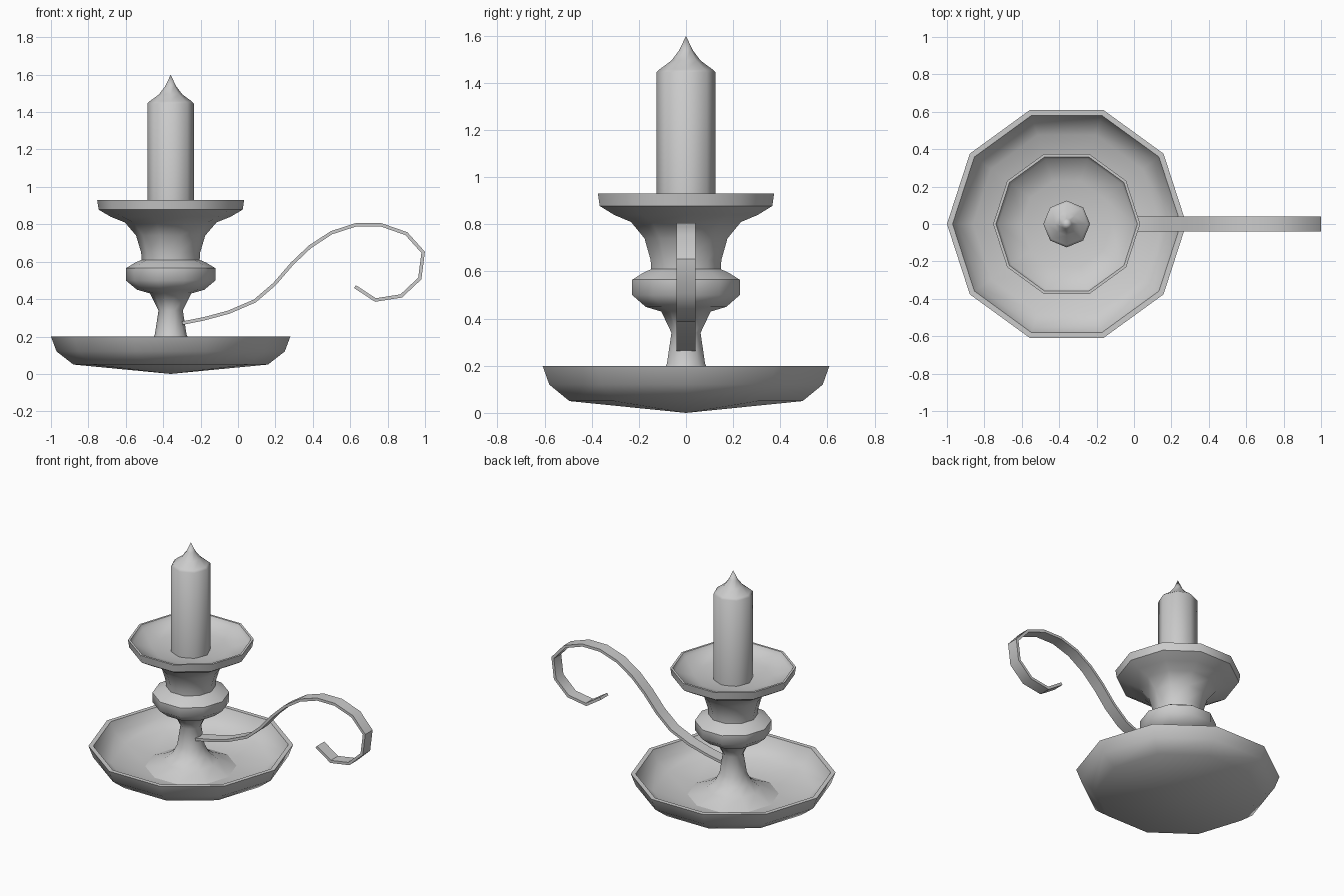
import bpy, bmesh, math
from mathutils import Vector

if "Cube" in bpy.data.objects:
    bpy.data.objects.remove(bpy.data.objects["Cube"])

CX = -0.36  # axis of all the turned parts


def finish(name, bm, angle):
    bmesh.ops.recalc_face_normals(bm, faces=bm.faces)
    mesh = bpy.data.meshes.new(name)
    bm.to_mesh(mesh)
    bm.free()
    obj = bpy.data.objects.new(name, mesh)
    bpy.context.collection.objects.link(obj)
    mesh.shade_smooth()
    mesh.set_sharp_from_angle(angle=math.radians(angle))
    return obj


def lathe(name, profile, sides, angle=50):
    """Spin (radius, z) points about the vertical axis; radius 0 closes an end."""
    bm = bmesh.new()
    rings = []
    for r, z in profile:
        if r == 0:
            rings.append([bm.verts.new((CX, 0, z))] * sides)
        else:
            rings.append([bm.verts.new((CX + r * math.cos(2 * math.pi * i / sides),
                                        r * math.sin(2 * math.pi * i / sides), z))
                          for i in range(sides)])
    for a, b in zip(rings, rings[1:]):
        for i in range(sides):
            j = (i + 1) % sides
            bm.faces.new(list(dict.fromkeys((a[i], a[j], b[j], b[i]))))
    return finish(name, bm, angle)


# Drip plate with a thin rim
lathe("base_plate", [(0, 0.0), (0.52, 0.05), (0.61, 0.12), (0.64, 0.20),
                     (0.61, 0.20), (0.58, 0.135), (0.50, 0.08), (0.28, 0.055),
                     (0, 0.04)], 10)

# Turned stem: flared foot, bulge, neck and cup
lathe("stem_and_cup", [(0, 0.04), (0.285, 0.057), (0.17, 0.105), (0.115, 0.15),
                       (0.085, 0.21), (0.065, 0.34), (0.11, 0.43), (0.18, 0.45),
                       (0.24, 0.50), (0.24, 0.565), (0.19, 0.595), (0.155, 0.61),
                       (0.158, 0.65), (0.185, 0.74), (0.245, 0.81), (0.32, 0.84),
                       (0.385, 0.878), (0.393, 0.93), (0.378, 0.93), (0.365, 0.905),
                       (0.24, 0.87), (0.12, 0.855), (0, 0.85)], 10)

# Candle with drawn-out tip
lathe("candle", [(0, 0.845), (0.125, 0.845), (0.125, 1.445), (0.113, 1.457),
                 (0.062, 1.495), (0.028, 1.54), (0, 1.60)], 8)

# Curled ribbon handle: mitred strip of constant thickness
path = [Vector(p) for p in (
    (-0.33, 0.265), (-0.18, 0.295), (-0.05, 0.33), (0.09, 0.39), (0.195, 0.48),
    (0.29, 0.59), (0.385, 0.68), (0.50, 0.755), (0.63, 0.797), (0.765, 0.797),
    (0.90, 0.75), (0.99, 0.65), (0.972, 0.51), (0.873, 0.417), (0.735, 0.395),
    (0.625, 0.467))]
bm = bmesh.new()
sections = []
for i, p in enumerate(path):
    d_in = (p - path[max(i - 1, 0)]).normalized() if i else (path[1] - p).normalized()
    d_out = (path[i + 1] - p).normalized() if i < len(path) - 1 else d_in
    t = (d_in + d_out).normalized()
    n = Vector((-t.y, t.x)) * 0.009 / t.dot(d_in)
    sections.append([bm.verts.new((p.x + s * n.x, y, p.y + s * n.y))
                     for s, y in ((1, -0.04), (1, 0.04), (-1, 0.04), (-1, -0.04))])
for a, b in zip(sections, sections[1:]):
    for k in range(4):
        m = (k + 1) % 4
        bm.faces.new((a[k], a[m], b[m], b[k]))
bm.faces.new(sections[0])
bm.faces.new(sections[-1])
finish("handle", bm, 40)
